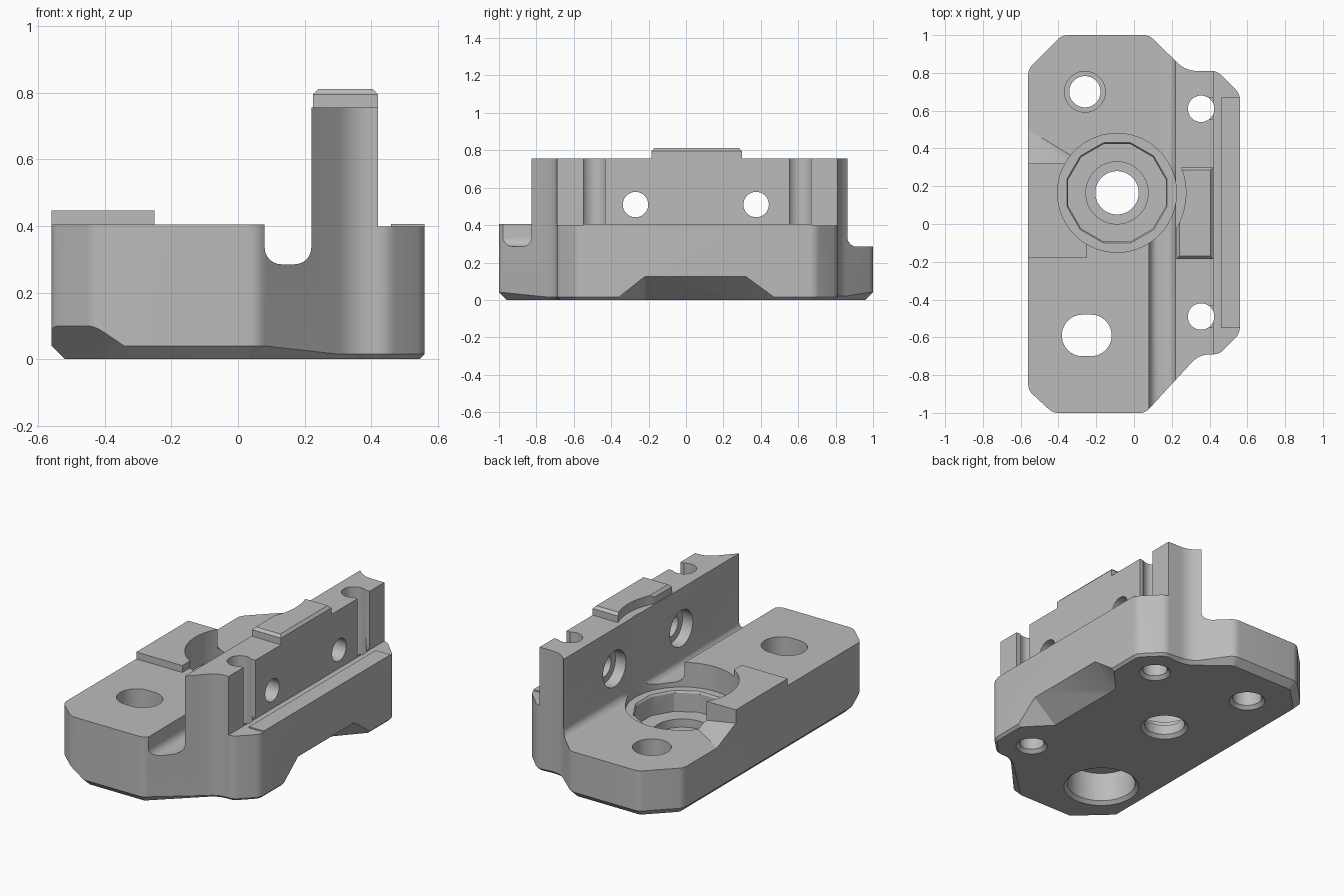
import bpy, bmesh, math
from mathutils import Vector

if "Cube" in bpy.data.objects:
    bpy.data.objects.remove(bpy.data.objects["Cube"])

grey = bpy.data.materials.new("machined grey")
grey.diffuse_color = (0.5, 0.5, 0.5, 1)
grey.use_nodes = True
grey.node_tree.nodes["Principled BSDF"].inputs["Base Color"].default_value = grey.diffuse_color


def finish(bm, name):
    bmesh.ops.recalc_face_normals(bm, faces=bm.faces[:])
    me = bpy.data.meshes.new(name)
    bm.to_mesh(me)
    bm.free()
    me.materials.append(grey)
    ob = bpy.data.objects.new(name, me)
    bpy.context.collection.objects.link(ob)
    return ob


def hull(points, name="helper"):
    bm = bmesh.new()
    for p in points:
        bm.verts.new(p)
    bmesh.ops.convex_hull(bm, input=bm.verts[:])
    return finish(bm, name)


def box(x0, x1, y0, y1, z0, z1):
    return hull([(x, y, z) for x in (x0, x1) for y in (y0, y1) for z in (z0, z1)])


def cone(x, y, z0, z1, r0, r1=None, n=40, stretch=0.0):
    """Vertical cylinder, cone or slot."""
    r1 = r0 if r1 is None else r1
    pts = []
    for z, r in ((z0, r0), (z1, r1)):
        for s in ((-stretch, stretch) if stretch else (0,)):
            for i in range(n):
                a = 2 * math.pi * (i + 0.5) / n
                pts.append((x + s + r * math.cos(a), y + r * math.sin(a), z))
    return hull(pts)


def rod(y, z, x0, x1, r, n=32):
    """Cylinder along x."""
    return hull([(x, y + r * math.cos(2 * math.pi * i / n), z + r * math.sin(2 * math.pi * i / n))
                 for x in (x0, x1) for i in range(n)])


def prism_y(profile, y0, y1):
    """Extrude an x-z profile along y."""
    bm = bmesh.new()
    f = bm.faces.new([bm.verts.new((x, y0, z)) for x, z in profile])
    ext = bmesh.ops.extrude_face_region(bm, geom=[f])
    bmesh.ops.translate(bm, vec=(0, y1 - y0, 0),
                        verts=[v for v in ext["geom"] if isinstance(v, bmesh.types.BMVert)])
    return finish(bm, "helper")


def arc(cx, cz, r, a0, a1, n=7):
    return [(cx + r * math.cos(math.radians(a0 + (a1 - a0) * i / n)),
             cz + r * math.sin(math.radians(a0 + (a1 - a0) * i / n))) for i in range(n + 1)]


def combine(ob, tool, op="DIFFERENCE"):
    m = ob.modifiers.new("shape", "BOOLEAN")
    m.operation, m.object, m.solver = op, tool, "EXACT"
    bpy.context.view_layer.objects.active = ob
    bpy.ops.object.modifier_apply(modifier=m.name)
    bpy.data.objects.remove(tool)


def rounded(corners, n=5):
    """Round each outline corner with a tangent curve; keeps the chamfer size."""
    out = []
    for i, (x, y, d, c) in enumerate(corners):
        p = Vector((x, y))
        a = p + (Vector(corners[i - 1][:2]) - p).normalized() * d
        b = p + (Vector(corners[(i + 1) % len(corners)][:2]) - p).normalized() * d
        for k in range(n + 1):
            t = k / n
            q = a * (1 - t) ** 2 + p * 2 * t * (1 - t) + b * t * t
            out.append((q, c))
    return out


# Body: outline with a chamfered bottom edge (x, y, corner rounding, chamfer)
outline = rounded([
    (-0.38, 1, .03, .04), (0.08, 1, .03, .04), (0.275, 0.81, .06, .02), (0.44, 0.81, .03, .015),
    (0.56, 0.69, .03, .015), (0.56, -0.58, .03, .015), (0.45, -0.69, .03, .015),
    (0.345, -0.69, .06, .015), (0.06, -1, .03, .04), (-0.43, -1, .03, .04),
    (-0.56, -0.88, .03, .04), (-0.56, 0.82, .03, .04)])
bm = bmesh.new()
rings = [[], [], []]
for i, (p, c) in enumerate(outline):
    e0 = (p - outline[i - 1][0]).normalized()
    e1 = (outline[(i + 1) % len(outline)][0] - p).normalized()
    n0, n1 = Vector((e0.y, -e0.x)), Vector((e1.y, -e1.x))
    q = p + (n0 + n1) / (1 + n0.dot(n1)) * c      # outline runs clockwise
    rings[0].append(bm.verts.new((q.x, q.y, 0)))
    rings[1].append(bm.verts.new((p.x, p.y, c)))
    rings[2].append(bm.verts.new((p.x, p.y, 0.755)))
for lo, hi in zip(rings, rings[1:]):
    for i in range(len(lo)):
        bm.faces.new((lo[i - 1], lo[i], hi[i], hi[i - 1]))
bm.faces.new(rings[0])
bm.faces.new(rings[2])
body = finish(bm, "bracket_body")

# Left deck with round-bottomed channel beside the upright wall
right_fillet = arc(0.17, 0.335, 0.05, -90, 0)
combine(body, prism_y([(-1, 1), (-1, 0.405), (0.08, 0.405)]
                      + arc(0.13, 0.335, 0.05, 180, 270) + right_fillet + [(0.22, 1)], -1.2, 1.2))
# Lower floor at the back
combine(body, prism_y([(-1, 1), (-1, 0.285)] + right_fillet + [(0.22, 1)], 0.32, 1.2))
# Right shelf
combine(body, box(0.42, 1, -1.2, 1.2, 0.398, 1))

# Raised pads: deck pad, shelf strip, sloped foot behind the deck pad
combine(body, box(-0.56, -0.25, -0.18, 0.32, 0.35, 0.447), "UNION")
combine(body, box(0.46, 0.56, -0.55, 0.67, 0.37, 0.406), "UNION")
combine(body, hull([(-0.56, .31, .27), (-0.56, .31, .37), (-0.56, .36, .335), (-0.56, .42, .30),
                    (-0.56, .5, .285), (-0.56, .5, .27), (-0.33, .31, .27), (-0.33, .31, .33),
                    (-0.33, .36, .285), (-0.33, .36, .27)]), "UNION")

# Top pad on the wall, chamfered and scooped by an arc
pad = hull([(x, y, z) for t, z in ((0, .70), (0, .795), (.015, .811))
            for x in (.225 + t, .42 - t) for y in (-.185 + t, .30 - t)])
combine(pad, cone(-0.09, 0.165, 0.755, 1, 0.365, n=64))
combine(body, pad, "UNION")

# Stepped round pocket with through hole
combine(body, cone(-0.09, 0.165, 0.255, 1, 0.315, n=64))
combine(body, cone(-0.09, 0.165, 0.235, 0.265, 0.262, 0.282, n=12))
combine(body, cone(-0.09, 0.165, 0.13, 0.5, 0.268, n=12))
combine(body, cone(-0.09, 0.165, 0.08, 0.5, 0.165))
combine(body, cone(-0.09, 0.165, -0.1, 0.5, 0.115))

# Back deck hole with wider upper bore
combine(body, cone(-0.26, 0.70, -0.1, 1, 0.083))
combine(body, cone(-0.26, 0.70, 0.15, 1, 0.108))

# Front slot with wide bore from below
combine(body, cone(-0.25, -0.59, -0.1, 1, 0.11, stretch=0.022))
combine(body, cone(-0.25, -0.59, -0.1, 0.2, 0.195))

# Vertical wall holes, open to the outer face above the shelf
for y in (0.61, -0.49):
    combine(body, cone(0.355, y, -0.1, 1, 0.07))
    combine(body, box(0.36, 0.6, y - 0.057, y + 0.057, 0.407, 1))

# Lead-in chamfers under the holes
for x, y, r in ((0.355, 0.61, .07), (0.355, -0.49, .07), (-0.26, 0.70, .083),
                (-0.09, 0.165, .115), (-0.25, -0.59, .195)):
    combine(body, cone(x, y, -0.02, 0.02, r + 0.04, r))

# Horizontal wall holes, counterbored on the inner face
for y in (-0.27, 0.375):
    combine(body, rod(y, 0.51, 0.1, 0.6, 0.068))
    combine(body, rod(y, 0.51, 0.1, 0.29, 0.11))

# Sloped relief under the right side
combine(body, hull([(.60, -.47, -.04), (.60, -.22, .158), (.60, .32, .158), (.60, .59, -.04),
                    (.37, -.22, -.03), (.37, .32, -.03)]))
# Large bottom chamfer on the front left corner
k = 0.12 / 0.1777, 0.13 / 0.1777
mid = Vector((-0.495, -0.94, 0.10))
along, out = Vector((0.13, -0.12, 0)).normalized(), Vector((-k[0], -k[1], 0))
down = Vector((-out.x, -out.y, -1))
combine(body, hull([mid + along * s + v for s in (-.6, .6)
                    for v in (down * 0.2, down * -0.2, out * 0.4 - Vector((0, 0, 0.4)))]))

bpy.ops.object.select_all(action="DESELECT")
body.select_set(True)
bpy.context.view_layer.objects.active = body
bpy.ops.object.shade_smooth_by_angle(angle=math.radians(30))
